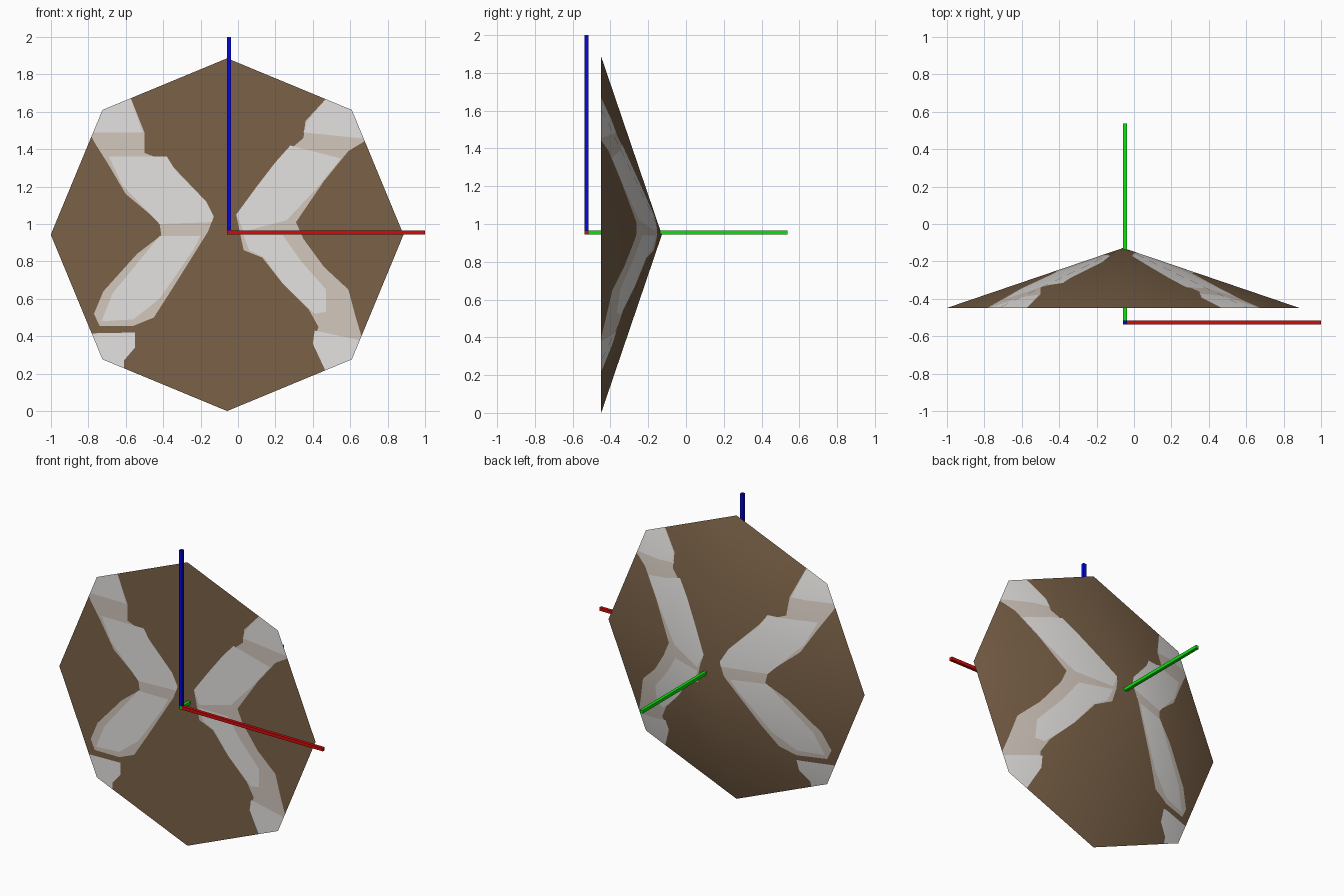
import bpy, bmesh, math
from mathutils import Vector

if "Cube" in bpy.data.objects:
    bpy.data.objects.remove(bpy.data.objects["Cube"])


def material(name, rgb):
    m = bpy.data.materials.new(name)
    m.diffuse_color = (*[(c / 255) ** 2.2 for c in rgb], 1)
    m.use_nodes = True
    m.node_tree.nodes["Principled BSDF"].inputs["Base Color"].default_value = m.diffuse_color
    return m


BROWN = material("brown", (121, 97, 73))
GREY = material("light grey", (228, 226, 223))
BEIGE = material("beige grey", (209, 198, 188))
RED = material("red", (212, 18, 18))
GREEN = material("green", (20, 225, 20))
BLUE = material("blue", (14, 14, 222))

# Canopy dimensions: an eight-sided shallow cone, closed by a flat front
CX, CZ, R, RIM_Y, TIP_Y = -0.058, 0.943, 0.943, -0.449, -0.128

# Painted patches as seen from the front, (x, z)
left_band = [(-.73, 1.63), (-.58, 1.69), (-.50, 1.49), (-.50, 1.38), (-.37, 1.33),
             (-.17, 1.12), (-.13, 1.04), (-.16, .96), (-.36, .64), (-.45, .50),
             (-.56, .455), (-.74, .455), (-.77, .52), (-.72, .64), (-.54, .84),
             (-.41, .94), (-.42, 1.01), (-.60, 1.16), (-.70, 1.33), (-.77, 1.44), (-.80, 1.50)]
left_greys = [
    [(-.73, 1.63), (-.58, 1.69), (-.51, 1.49), (-.80, 1.49)],
    [(-.69, 1.36), (-.38, 1.36), (-.33, 1.28), (-.17, 1.12), (-.13, 1.04), (-.14, 1.01), (-.42, 1.00), (-.62, 1.21)],
    [(-.42, .935), (-.20, .935), (-.24, .86), (-.42, .60), (-.56, .49), (-.73, .48), (-.67, .63)],
    [(-.80, .415), (-.55, .42), (-.55, .34), (-.61, .27), (-.61, .22), (-.73, .27)],
]
right_band = [(.48, 1.68), (.62, 1.63), (.69, 1.45), (.59, 1.39), (.46, 1.23), (.31, 1.01),
              (.35, .92), (.46, .77), (.59, .65), (.63, .50), (.66, .40), (.62, .27),
              (.47, .21), (.40, .36), (.43, .45), (.38, .54), (.24, .68), (.13, .82),
              (.03, .86), (-.01, 1.05), (.10, 1.20), (.21, 1.34), (.35, 1.46), (.36, 1.55)]
right_greys = [
    [(.48, 1.68), (.62, 1.63), (.69, 1.455), (.35, 1.49), (.37, 1.55)],
    [(.28, 1.42), (.55, 1.35), (.42, 1.19), (.26, 1.02), (.03, .96), (-.01, 1.05), (.10, 1.20), (.20, 1.33)],
    [(.03, .94), (.24, .94), (.33, .81), (.47, .65), (.47, .53), (.41, .52), (.25, .67), (.14, .82), (.06, .86)],
    [(.41, .43), (.65, .38), (.62, .27), (.47, .21), (.40, .36)],
]
bands = [left_band, right_band]
greys = left_greys + right_greys


def inside(x, z, poly):
    hit = False
    for (x1, z1), (x2, z2) in zip(poly, poly[1:] + poly[:1]):
        if (z1 > z) != (z2 > z) and x < (x2 - x1) * (z - z1) / (z2 - z1) + x1:
            hit = not hit
    return hit


# Cut a panel along a patch outline, only near each outline edge
def cut(bm, poly):
    for (x1, z1), (x2, z2) in zip(poly, poly[1:] + poly[:1]):
        lo_x, hi_x = min(x1, x2), max(x1, x2)
        lo_z, hi_z = min(z1, z2), max(z1, z2)
        near = [f for f in bm.faces
                if min(v.co.x for v in f.verts) <= hi_x and max(v.co.x for v in f.verts) >= lo_x
                and min(v.co.z for v in f.verts) <= hi_z and max(v.co.z for v in f.verts) >= lo_z]
        geom = set(near)
        for f in near:
            geom.update(f.edges)
            geom.update(f.verts)
        bmesh.ops.bisect_plane(bm, geom=list(geom), dist=1e-5, plane_co=(x1, 0, z1),
                               plane_no=(z2 - z1, 0, x1 - x2))


# Eight-sided panel, flat or raised to a tip, with the painted patches
def panel(name, tip_y, facing):
    bm = bmesh.new()
    tip = bm.verts.new((CX, tip_y, CZ))
    rim = [bm.verts.new((CX + R * math.cos(a), RIM_Y, CZ + R * math.sin(a)))
           for a in (i * math.pi / 4 for i in range(8))]
    for a, b in zip(rim, rim[1:] + rim[:1]):
        bm.faces.new((tip, b, a) if facing > 0 else (tip, a, b))
    for poly in bands + greys:
        cut(bm, poly)
    bmesh.ops.triangulate(bm, faces=bm.faces[:])
    for f in bm.faces:
        c = f.calc_center_median()
        f.smooth = True
        if any(inside(c.x, c.z, p) for p in greys):
            f.material_index = 1
        elif any(inside(c.x, c.z, p) for p in bands):
            f.material_index = 2
    mesh = bpy.data.meshes.new(name)
    bm.to_mesh(mesh)
    bm.free()
    for m in (BROWN, GREY, BEIGE):
        mesh.materials.append(m)
    # Even shading across the cuts
    k = (tip_y - RIM_Y) / R
    mesh.normals_split_custom_set_from_vertices(
        [Vector((k * (v.co.x - CX) / R, facing, k * (v.co.z - CZ) / R)).normalized()
         for v in mesh.vertices])
    bpy.context.collection.objects.link(bpy.data.objects.new(name, mesh))


panel("canopy_back", TIP_Y, 1)
panel("canopy_front", RIM_Y, -1)

# Three square rods sharing one corner
L, T = 1.058, 0.021
corner = Vector((CX, -0.537, CZ + 0.001))
for axis, (name, mat, length) in enumerate((("side_rod", RED, L), ("depth_rod", GREEN, 1.074),
                                            ("upright_rod", BLUE, L - 0.001))):
    size = Vector((T, T, T))
    size[axis] = length
    bpy.ops.mesh.primitive_cube_add(size=1, location=corner + size / 2)
    rod = bpy.context.object
    rod.name = name
    rod.scale = size
    bpy.ops.object.transform_apply(location=False, rotation=False, scale=True)
    rod.data.materials.append(mat)
